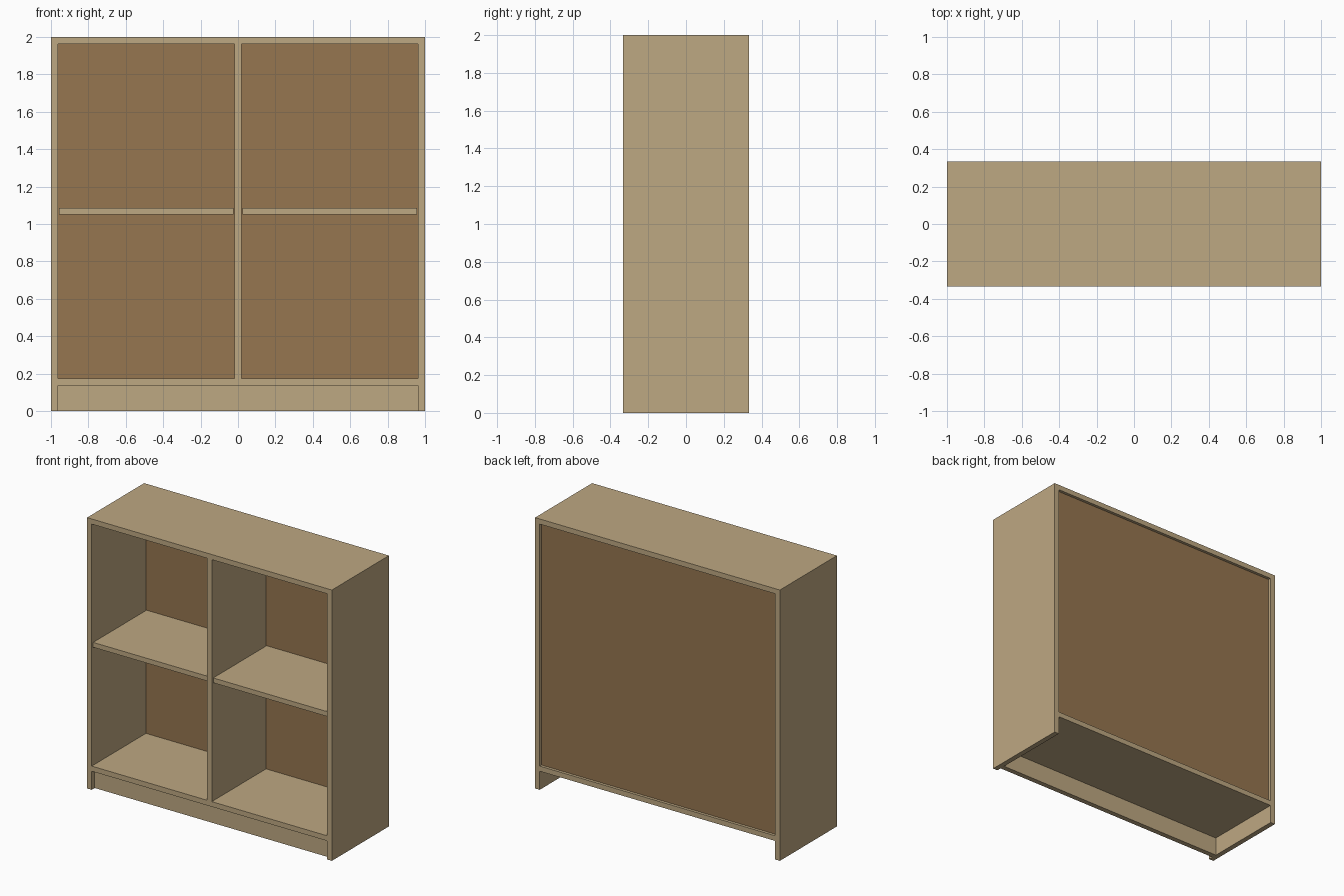
import bpy

if "Cube" in bpy.data.objects:
    bpy.data.objects.remove(bpy.data.objects["Cube"])


def material(name, srgb):
    m = bpy.data.materials.new(name)
    lin = [((c / 255 + 0.055) / 1.055) ** 2.4 for c in srgb]
    m.diffuse_color = (*lin, 1.0)
    m.use_nodes = True
    m.node_tree.nodes["Principled BSDF"].inputs["Base Color"].default_value = m.diffuse_color
    return m


def board(name, lo, hi, mat):
    """Flat rectangular board spanning two opposite corners."""
    bpy.ops.mesh.primitive_cube_add(
        size=1, location=[(a + b) / 2 for a, b in zip(lo, hi)])
    ob = bpy.context.object
    ob.name = name
    ob.scale = [b - a for a, b in zip(lo, hi)]
    bpy.ops.object.transform_apply(location=False, rotation=False, scale=True)
    ob.data.materials.append(mat)
    return ob


oak = material("light_oak", (190, 168, 130))
brown = material("brown_backing", (150, 118, 80))

D = 0.333            # half depth
T = 0.038            # carcass board thickness
IN = 1 - T           # inner face of the sides
BACK = 0.30          # front face of the backing
FLOOR = 0.175        # top of the bottom board

# Carcass
for side, s in (("left", -1), ("right", 1)):
    x0, x1 = sorted((s, s * IN))
    board(side + "_side", (x0, -D, 0), (x1, D, 2), oak)
board("top_board", (-IN, -D, 2 - T), (IN, D, 2), oak)
board("bottom_board", (-IN, -D, FLOOR - T), (IN, D, FLOOR), oak)

# Recessed plinth under the bottom board
board("plinth", (-IN, -D + 0.035, 0), (IN, -D + 0.073, FLOOR - T), oak)

# Centre divider and the backing set in from the rear
board("divider", (-T / 2, -D, FLOOR), (T / 2, BACK, 2 - T), oak)
board("back_panel", (-IN, BACK, FLOOR), (IN, BACK + 0.012, 2 - T), brown)

# Loose shelves with a small gap at each end
for side, s in (("left", -1), ("right", 1)):
    x0, x1 = sorted((s * (T / 2 + 0.005), s * (IN - 0.005)))
    board(side + "_shelf", (x0, -D + 0.01, 1.05), (x1, BACK, 1.086), oak)
